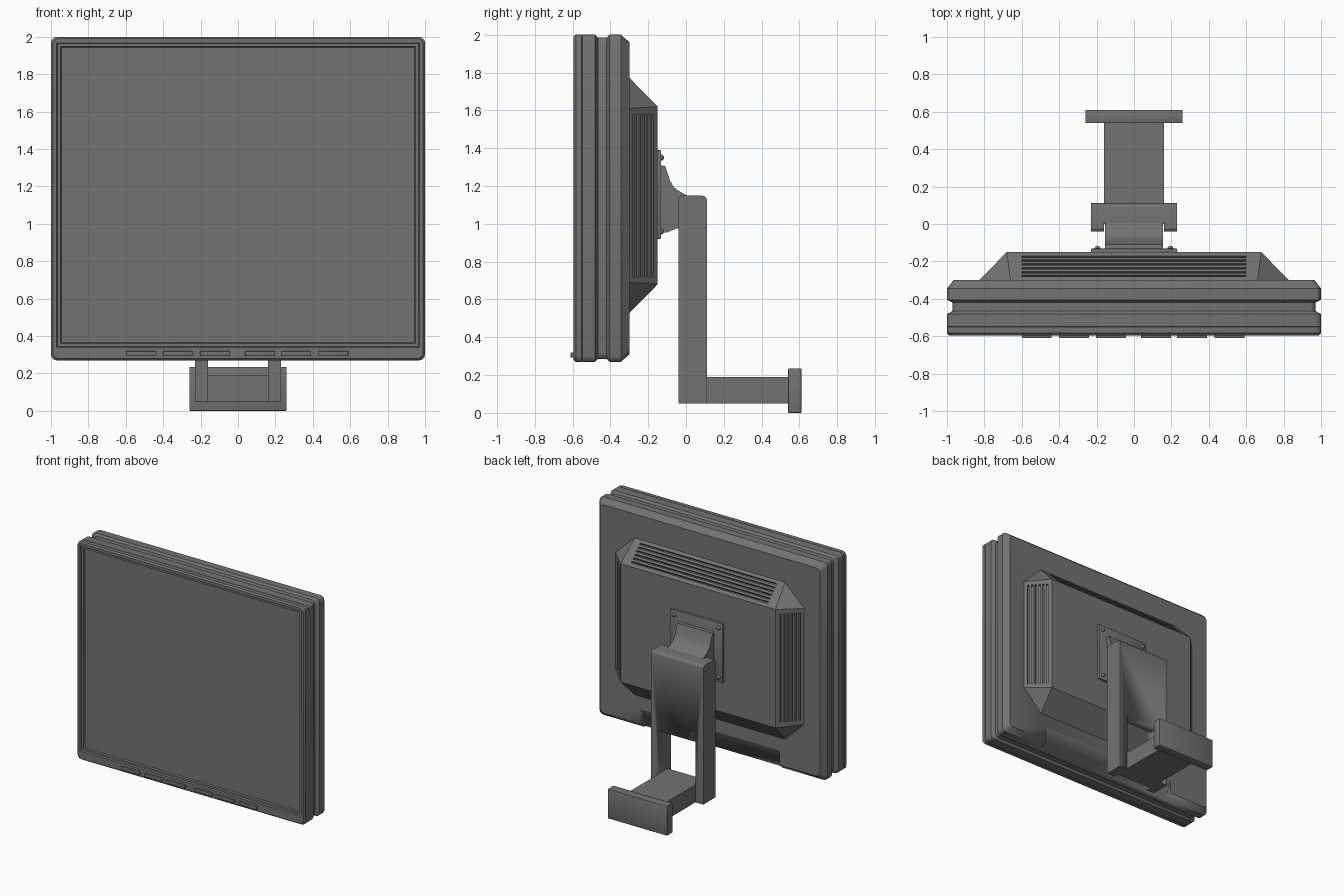
import bpy, bmesh, math
from mathutils import Matrix, Vector

if "Cube" in bpy.data.objects:
    bpy.data.objects.remove(bpy.data.objects["Cube"])

grey = bpy.data.materials.new("dark_grey")
grey.diffuse_color = (.17, .17, .17, 1)
grey.use_nodes = True
grey.node_tree.nodes["Principled BSDF"].inputs["Base Color"].default_value = grey.diffuse_color


def finish(name, bm, bevel=0.0, smooth=True):
    bmesh.ops.recalc_face_normals(bm, faces=bm.faces)
    me = bpy.data.meshes.new(name)
    bm.to_mesh(me)
    bm.free()
    me.materials.append(grey)
    ob = bpy.data.objects.new(name, me)
    bpy.context.collection.objects.link(ob)
    for o in bpy.context.selected_objects:
        o.select_set(False)
    bpy.context.view_layer.objects.active = ob
    ob.select_set(True)
    if bevel:
        m = ob.modifiers.new("bevel", 'BEVEL')
        m.width, m.segments = bevel, 2
        bpy.ops.object.modifier_apply(modifier=m.name)
    if smooth:
        bpy.ops.object.shade_smooth_by_angle(angle=math.radians(30))
    return ob


def add_box(bm, lo, hi, mat=Matrix()):
    lo, hi = Vector(lo), Vector(hi)
    s = Matrix.Diagonal((*(hi - lo), 1))
    bmesh.ops.create_cube(bm, size=1, matrix=mat @ Matrix.Translation((lo + hi) / 2) @ s)


def box(name, lo, hi, bevel=0.0):
    bm = bmesh.new()
    add_box(bm, lo, hi)
    return finish(name, bm, bevel)


def extrude_x(name, profile, half):
    """Extrude a (y, z) outline from -half to +half along x."""
    bm = bmesh.new()
    f = bm.faces.new([bm.verts.new((-half, y, z)) for y, z in profile])
    r = bmesh.ops.extrude_face_region(bm, geom=[f])
    vs = [v for v in r['geom'] if isinstance(v, bmesh.types.BMVert)]
    bmesh.ops.translate(bm, verts=vs, vec=(2 * half, 0, 0))
    if len(bm.faces) == len(profile) + 1:   # close the starting end if the extrude removed it
        bmesh.ops.holes_fill(bm, edges=bm.edges)
    return finish(name, bm)


def cut(obs, cutter):
    for ob in obs:
        bpy.context.view_layer.objects.active = ob
        m = ob.modifiers.new("cut", 'BOOLEAN')
        m.operation, m.object, m.solver = 'DIFFERENCE', cutter, 'EXACT'
        bpy.ops.object.modifier_apply(modifier=m.name)
    bpy.data.objects.remove(cutter)


def ring(bm, hx, z0, z1, y, r):
    """Rounded rectangle loop in the xz plane."""
    vs = []
    for i, (sx, cz) in enumerate(((1, z1 - r), (-1, z1 - r), (-1, z0 + r), (1, z0 + r))):
        for k in range(4):
            a = math.radians(90 * i + 30 * k)
            vs.append(bm.verts.new((sx * (hx - r) + r * math.cos(a), y, cz + r * math.sin(a))))
    return vs


# Screen casing: lofted loops from the back, around the groove, into the screen
bm = bmesh.new()
outer = [(.035, .038, -.30), (0, 0, -.345), (0, 0, -.405), (.03, .015, -.42), (.03, .015, -.465),
         (0, 0, -.482), (0, 0, -.548), (.004, .004, -.55), (0, 0, -.552), (0, 0, -.583), (.01, .01, -.595)]
loops = [ring(bm, 1 - dx, .27 + dz, 2 - dz, y, .032) for dx, dz, y in outer]
for hx, z0, z1, y in ((.97, .34, 1.968, -.595), (.965, .345, 1.963, -.583),
                      (.95, .36, 1.948, -.583), (.945, .365, 1.943, -.572)):
    loops.append(ring(bm, hx, z0, z1, y, .004))
for a, b in zip(loops, loops[1:]):
    for i in range(len(a)):
        j = (i + 1) % len(a)
        bm.faces.new((a[i], a[j], b[j], b[i]))
bm.faces.new(loops[0])
bm.faces.new(loops[-1])
casing = finish("screen_casing", bm)

# Sloped rear housing with triangular corner facets
bm = bmesh.new()
zc = 1.15
for sx in (1, -1):
    for sz in (1, -1):
        for x, y, z in ((.68, -.15, .47), (.83, -.302, .46), (.66, -.302, .625)):
            bm.verts.new((sx * x, y, zc + sz * z))
bmesh.ops.convex_hull(bm, input=bm.verts)
bmesh.ops.dissolve_limit(bm, angle_limit=.01, verts=bm.verts, edges=bm.edges)
housing = finish("rear_housing", bm, smooth=False)

# Vent slots on the top and both side slopes
bm = bmesh.new()
for i in range(6):
    t = (i + .5) / 6
    off, y = .815 - .12 * t, -.287 + .122 * t
    for s in (1, -1):
        m = Matrix.Translation((s * off, y, zc)) @ Matrix.Rotation(s * math.radians(45), 4, 'Z')
        add_box(bm, (-.025, -.006, -.43), (.025, .006, .43), m)
    m = Matrix.Translation((0, y, 1.762 - .128 * t)) @ Matrix.Rotation(math.radians(-45), 4, 'X')
    add_box(bm, (-.6, -.006, -.025), (.6, .006, .025), m)
cut([housing], finish("vent_cutter", bm, smooth=False))

# Sloped recess under the rear housing
cut([casing, housing], extrude_x("recess_cutter", [(-.14, .695), (-.27, .5), (-.39, .2), (0, .2), (0, .695)], .61))

# Front buttons
for i, x in enumerate((-.52, -.32, -.122, .118, .31, .51)):
    box(f"button_{i + 1}", (x - .08, -.61, .293), (x + .08, -.58, .319), .003)

# Mounting plate with screws
box("mount_plate", (-.23, -.16, .92), (.23, -.132, 1.39), .004)
for sx in (1, -1):
    for z in (.96, 1.35):
        bm = bmesh.new()
        bmesh.ops.create_uvsphere(bm, u_segments=12, v_segments=8, radius=.016,
                                  matrix=Matrix.Translation((sx * .195, -.132, z)))
        finish("mount_screw", bm)

# Curved neck between plate and upright
extrude_x("neck", [(-.14, .95), (-.14, 1.31), (-.11, 1.305), (-.098, 1.27), (-.085, 1.23), (-.065, 1.195),
                   (-.04, 1.175), (0, 1.152), (.02, 1.14), (.02, .98), (-.05, .975), (-.1, .955)], .155)

# Upright: two legs with a panel across the upper part, rounded at the top
upright = extrude_x("upright", [(-.04, .05), (.112, .05), (.112, 1.12), (.108, 1.136), (.098, 1.146),
                                (.082, 1.15), (-.025, 1.15), (-.04, 1.14)], .23)
cut([upright], box("channel_cutter", (-.16, -.2, 0), (.16, .005, 1.3)))
cut([upright], box("gap_cutter", (-.16, -.2, -.1), (.16, .3, .53)))

# Wall arm and wall plate
box("wall_arm", (-.161, .0, .05), (.161, .56, .19))
box("wall_plate", (-.26, .54, 0), (.26, .61, .235), .004)
